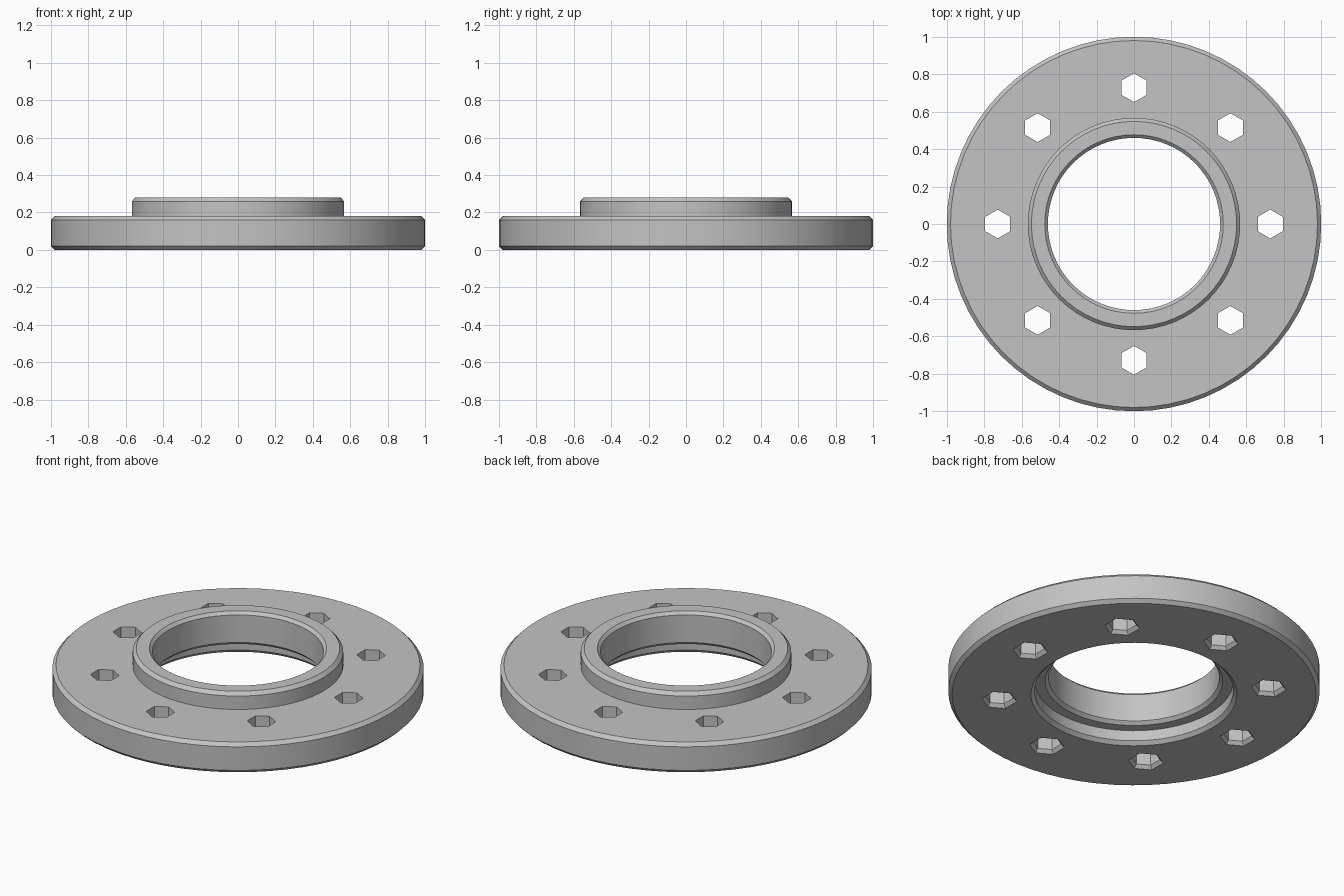
import bpy, bmesh, math
from mathutils import Vector

SEGMENTS = 64
HOLES = 8
HOLE_CIRCLE = 0.728

cube = bpy.data.objects.get("Cube")
if cube:
    bpy.data.objects.remove(cube, do_unlink=True)

steel = bpy.data.materials.new("plain grey steel")
steel.use_nodes = True
grey = (0.55, 0.55, 0.55, 1)
steel.diffuse_color = grey
steel.node_tree.nodes["Principled BSDF"].inputs["Base Color"].default_value = grey


def add_rings(bm, rings, sides, centre=(0, 0), turn=0.0, closed=False):
    """Stack rings of (radius, z) and skin them; cap the ends or close the loop."""
    loops = []
    for radius, z in rings:
        angles = [turn + math.tau * i / sides for i in range(sides)]
        loops.append([bm.verts.new(Vector((centre[0] + radius * math.cos(a),
                                           centre[1] + radius * math.sin(a), z)))
                      for a in angles])
    pairs = list(zip(loops, loops[1:]))
    if closed:
        pairs.append((loops[-1], loops[0]))
    else:
        bm.faces.new(loops[0])
        bm.faces.new(loops[-1])
    for a, b in pairs:
        for i in range(sides):
            j = (i + 1) % sides
            bm.faces.new((a[i], a[j], b[j], b[i]))


def make_object(name, bm):
    bmesh.ops.recalc_face_normals(bm, faces=bm.faces)
    mesh = bpy.data.meshes.new(name)
    bm.to_mesh(mesh)
    bm.free()
    mesh.materials.append(steel)
    obj = bpy.data.objects.new(name, mesh)
    bpy.context.collection.objects.link(obj)
    return obj


# Flange: chamfered disc, raised collar, bore and recess underneath
profile = [
    (0.98, 0), (1, 0.02), (1, 0.16), (0.98, 0.18),          # disc
    (0.567, 0.18), (0.567, 0.26), (0.548, 0.28),            # collar
    (0.477, 0.28), (0.46, 0.263), (0.46, 0.1),              # bore
    (0.478, 0.082), (0.535, 0.082), (0.535, 0.02), (0.555, 0),  # recess
]
bm = bmesh.new()
add_rings(bm, profile, SEGMENTS, closed=True)
flange = make_object("flange", bm)

# Ring of six-sided bolt holes, widened at the underside
bm = bmesh.new()
hole = [(0.095, -0.05), (0.095, 0), (0.077, 0.02), (0.077, 0.3)]
for k in range(HOLES):
    a = math.tau * k / HOLES
    add_rings(bm, hole, 6, turn=math.pi / 2,
              centre=(HOLE_CIRCLE * math.cos(a), HOLE_CIRCLE * math.sin(a)))
cutter = make_object("bolt_hole_cutter", bm)

cut = flange.modifiers.new("bolt_holes", "BOOLEAN")
cut.operation = "DIFFERENCE"
cut.solver = "EXACT"
cut.object = cutter

# Bake the cut and drop the cutter
bpy.context.view_layer.update()
graph = bpy.context.evaluated_depsgraph_get()
flange.data = bpy.data.meshes.new_from_object(flange.evaluated_get(graph))
flange.modifiers.clear()
bpy.data.objects.remove(cutter, do_unlink=True)
flange.data.name = "flange"

# Smooth round walls, crisp chamfers
bpy.ops.object.select_all(action="DESELECT")
flange.select_set(True)
bpy.context.view_layer.objects.active = flange
bpy.ops.object.shade_smooth_by_angle(angle=math.radians(20))
